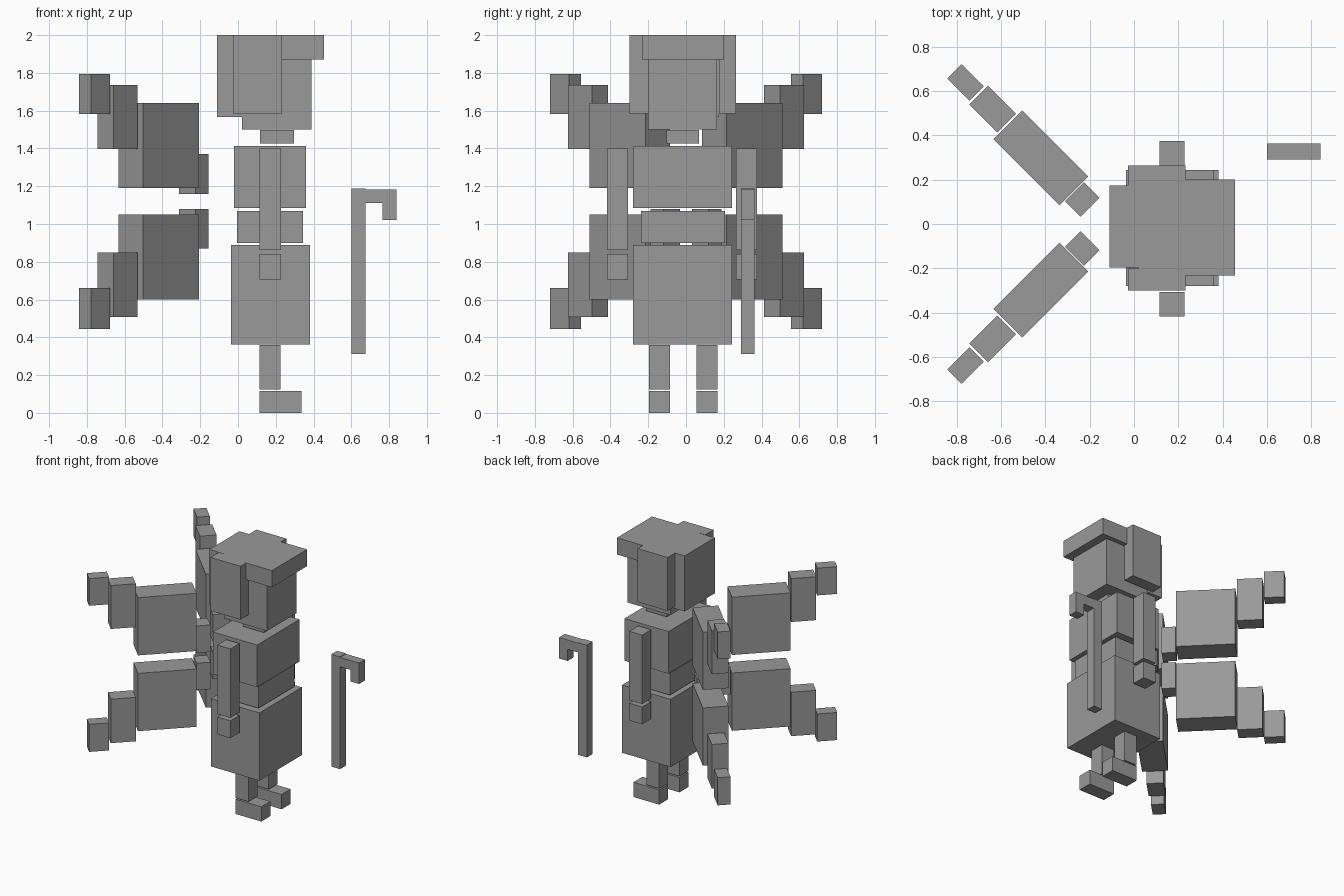
import bpy
import math
from mathutils import Matrix

grey = bpy.data.materials.new("plain grey")
grey.diffuse_color = (0.32, 0.32, 0.32, 1)


def box(name, x, y, z, turn=0.0):
    """Box from (min, max) ranges, optionally turned about its own upright axis."""
    mid = [(a + b) / 2 for a, b in (x, y, z)]
    size = [b - a for a, b in (x, y, z)]
    bpy.ops.mesh.primitive_cube_add(size=1)
    ob = bpy.context.object
    ob.name = ob.data.name = name
    ob.data.transform(Matrix.Translation(mid) @ Matrix.Rotation(turn, 4, 'Z')
                      @ Matrix.Diagonal((*size, 1)))
    ob.data.materials.append(grey)
    return ob


# Body, facing +x
box("skirt", (-0.037, 0.38), (-0.28, 0.243), (0.362, 0.89))
box("waist", (-0.005, 0.343), (-0.237, 0.206), (0.90, 1.07))
box("chest", (-0.02, 0.36), (-0.28, 0.243), (1.085, 1.413))
box("neck", (0.116, 0.296), (-0.103, 0.07), (1.425, 1.497))

# Head, hair and cap
box("head", (0.02, 0.39), (-0.20, 0.164), (1.50, 1.87))
box("cap", (0.02, 0.455), (-0.232, 0.20), (1.87, 2.0))
box("back_hair", (-0.11, 0.02), (-0.197, 0.174), (1.567, 2.0))
box("side_hair_right", (-0.027, 0.232), (-0.30, -0.20), (1.584, 2.0))
box("side_hair_left", (-0.027, 0.232), (0.174, 0.264), (1.584, 2.0))

# Limbs
for side, leg_y, arm_y in (("right", -0.195, -0.418), ("left", 0.055, 0.264)):
    ly, ay = (leg_y, leg_y + 0.111), (arm_y, arm_y + 0.111)
    box("leg_" + side, (0.115, 0.226), ly, (0.125, 0.36))
    box("foot_" + side, (0.115, 0.337), ly, (0.0, 0.115))
    box("arm_" + side, (0.115, 0.227), ay, (0.863, 1.40))
    box("hand_" + side, (0.115, 0.227), ay, (0.705, 0.84))

# Walking cane
cane_y = (0.291, 0.363)
box("cane_shaft", (0.60, 0.675), cane_y, (0.313, 1.187))
box("cane_handle", (0.675, 0.84), cane_y, (1.11, 1.183))
box("cane_hook", (0.765, 0.84), cane_y, (1.02, 1.11))

# Four wings: name, centre x, centre y, length, thickness, upper z, lower z
wing_parts = (
    ("root", -0.233, 0.111, 0.10, 0.121, (1.16, 1.37), (0.87, 1.08)),
    ("panel", -0.420, 0.298, 0.42, 0.184, (1.19, 1.64), (0.60, 1.05)),
    ("middle", -0.638, 0.518, 0.179, 0.12, (1.397, 1.735), (0.508, 0.85)),
    ("tip", -0.760, 0.638, 0.143, 0.092, (1.583, 1.795), (0.445, 0.66)),
)
for part, cx, cy, length, thick, upper, lower in wing_parts:
    for side, s in (("left", 1), ("right", -1)):
        for level, z in (("upper", upper), ("lower", lower)):
            box(f"wing_{part}_{level}_{side}",
                (cx - length / 2, cx + length / 2),
                (s * cy - thick / 2, s * cy + thick / 2), z,
                -s * math.pi / 4)
